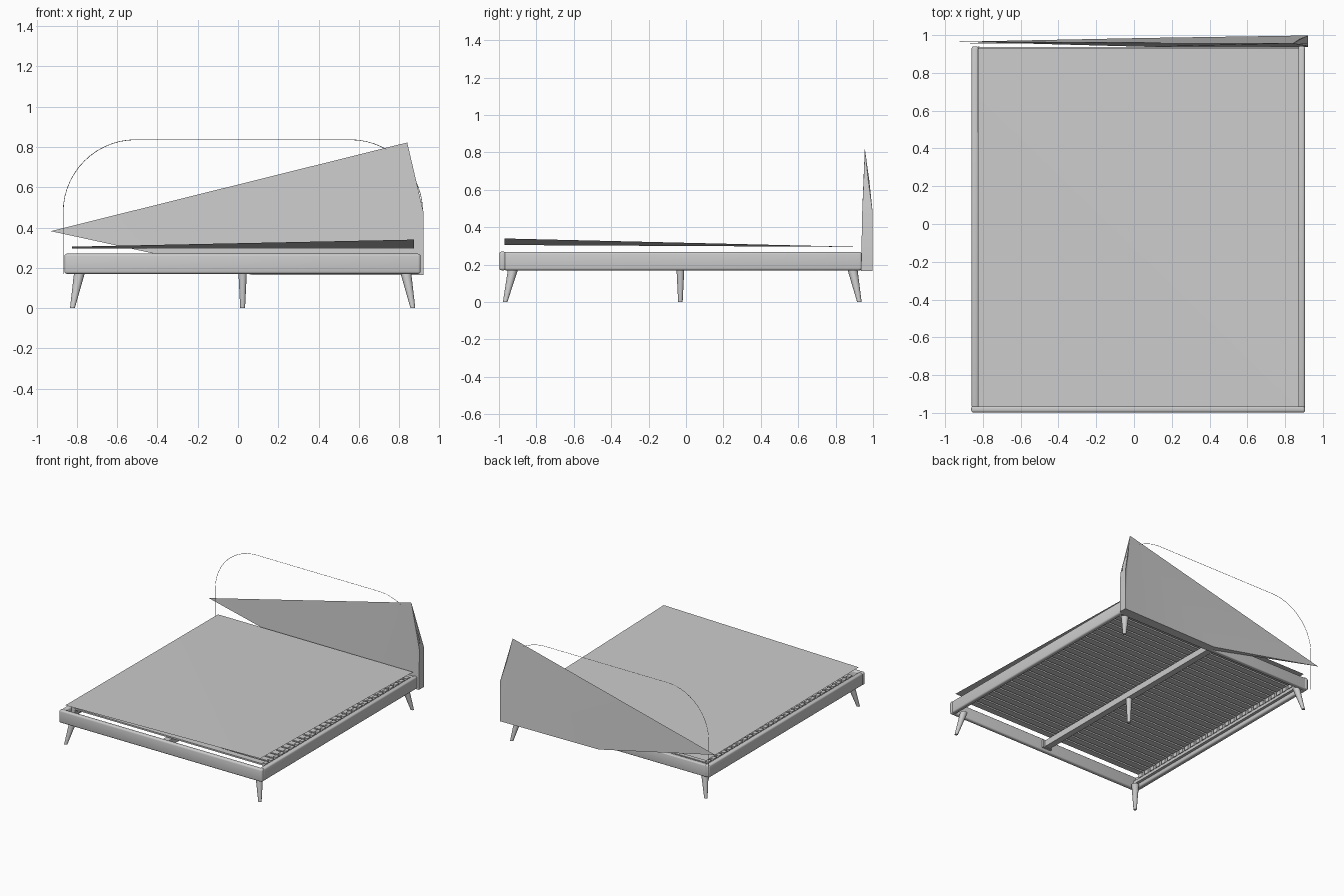
import bpy, bmesh, math
from mathutils import Vector

if "Cube" in bpy.data.objects:
    bpy.data.objects.remove(bpy.data.objects["Cube"])


def mesh_object(name, verts, faces):
    me = bpy.data.meshes.new(name)
    me.from_pydata(verts, [], faces)
    me.update()
    ob = bpy.data.objects.new(name, me)
    bpy.context.collection.objects.link(ob)
    return ob


def smooth(ob, angle=40):
    bpy.ops.object.select_all(action='DESELECT')
    ob.select_set(True)
    bpy.context.view_layer.objects.active = ob
    bpy.ops.object.shade_smooth_by_angle(angle=math.radians(angle))


def box(name, lo, hi, bevel=0.0, segments=3):
    lo, hi = Vector(lo), Vector(hi)
    bm = bmesh.new()
    bmesh.ops.create_cube(bm, size=1)
    for v in bm.verts:
        v.co = Vector(a * b for a, b in zip(v.co, hi - lo)) + (lo + hi) / 2
    if bevel:
        bmesh.ops.bevel(bm, geom=bm.edges[:], offset=bevel, segments=segments,
                        affect='EDGES', profile=0.5)
    me = bpy.data.meshes.new(name)
    bm.to_mesh(me)
    bm.free()
    ob = bpy.data.objects.new(name, me)
    bpy.context.collection.objects.link(ob)
    if bevel:
        smooth(ob)
    return ob


def leg(name, top, foot, r_top, r_foot, n=20):
    # tapered round leg with level ends, leaning from top to foot
    verts = [(c[0] + r * math.cos(2 * math.pi * i / n),
              c[1] + r * math.sin(2 * math.pi * i / n), c[2])
             for c, r in ((foot, r_foot), (top, r_top)) for i in range(n)]
    faces = [(i, (i + 1) % n, n + (i + 1) % n, n + i) for i in range(n)]
    faces += [tuple(range(n))[::-1], tuple(range(n, 2 * n))]
    smooth(mesh_object(name, verts, faces))


CX = 0.023  # centre line of the bed

# Padded frame rails
box("left_rail", (-0.86, -0.975, 0.17), (-0.822, 0.94, 0.268), 0.012)
box("right_rail", (0.868, -0.975, 0.17), (0.906, 0.94, 0.268), 0.012)
box("front_rail", (-0.862, -0.998, 0.17), (0.906, -0.963, 0.27), 0.012)
box("back_rail", (-0.84, 0.905, 0.17), (0.886, 0.938, 0.262), 0.006)

# Inner ledges and the centre beam carrying the slats
box("left_ledge", (-0.822, -0.96, 0.20), (-0.80, 0.905, 0.225))
box("right_ledge", (0.846, -0.96, 0.20), (0.868, 0.905, 0.225))
box("centre_beam", (CX - 0.025, -0.965, 0.195), (CX + 0.025, 0.91, 0.245))
for y in (-0.955, 0.895):
    box("beam_bracket", (CX - 0.04, y - 0.01, 0.19), (CX + 0.04, y + 0.01, 0.25))

# Slats with end holders
count = 28
for i in range(count):
    y = -0.875 + i * 1.75 / (count - 1)
    box("slat", (-0.80, y - 0.025, 0.252), (0.846, y + 0.025, 0.264))
    for x in (-0.808, 0.854):
        box("slat_holder", (x - 0.014, y - 0.02, 0.222), (x + 0.014, y + 0.02, 0.269))

# Splayed corner legs and straight middle leg
for sx in (-1, 1):
    for y_top, y_foot, tag in ((-0.925, -0.967, "front"), (0.89, 0.927, "back")):
        leg(tag + "_leg", (CX + sx * 0.81, y_top, 0.175),
            (CX + sx * 0.845, y_foot, 0), 0.027, 0.012)
leg("middle_leg", (CX, -0.03, 0.2), (CX, -0.03, 0), 0.022, 0.012)

# Mattress sheet, warped up at one corner
sheet = mesh_object("mattress_sheet",
                    [(-0.825, -0.97, 0.305), (0.873, -0.97, 0.34),
                     (0.873, 0.93, 0.295), (-0.825, 0.93, 0.295)],
                    [(0, 1, 3), (1, 2, 3)])
smooth(sheet)

# Headboard panel: front and back sheets meeting at the tip and the top
outline = [(0.07, 0.165), (0.92, 0.165), (0.92, 0.48), (0.875, 0.65)]
y_front = [0.938, 0.936, 0.942, 0.95]
y_back = [0.985, 0.998, 0.998, 0.98]
verts = [(-0.93, 0.965, 0.382), (0.84, 0.956, 0.822)]
verts += [(x, y, z) for (x, z), y in zip(outline, y_front)]
verts += [(x, y, z) for (x, z), y in zip(outline, y_back)]
faces = [(0, 2, 1), (0, 1, 6), (0, 6, 2), (1, 5, 9)]
for i in range(3):
    a, b = 2 + i, 6 + i
    faces += [(a, a + 1, 1), (b + 1, b, 1), (a, b, b + 1, a + 1)]
smooth(mesh_object("headboard_panel", verts, faces), 30)

# Thin piping following the arched headboard outline
path, r, steps = [(-0.868, 0.17)], 0.36, 14
for cx, start in ((-0.508, 180), (0.557, 90)):
    for k in range(steps + 1):
        a = math.radians(start - 90 * k / steps)
        path.append((cx + r * math.cos(a), 0.476 + r * math.sin(a)))
path.append((0.917, 0.17))
cu = bpy.data.curves.new("headboard_piping", 'CURVE')
cu.dimensions = '3D'
cu.bevel_depth = 0.0015
cu.bevel_resolution = 1
sp = cu.splines.new('POLY')
sp.points.add(len(path) - 1)
for p, (x, z) in zip(sp.points, path):
    p.co = (x, 0.957, z, 1)
bpy.context.collection.objects.link(bpy.data.objects.new("headboard_piping", cu))
